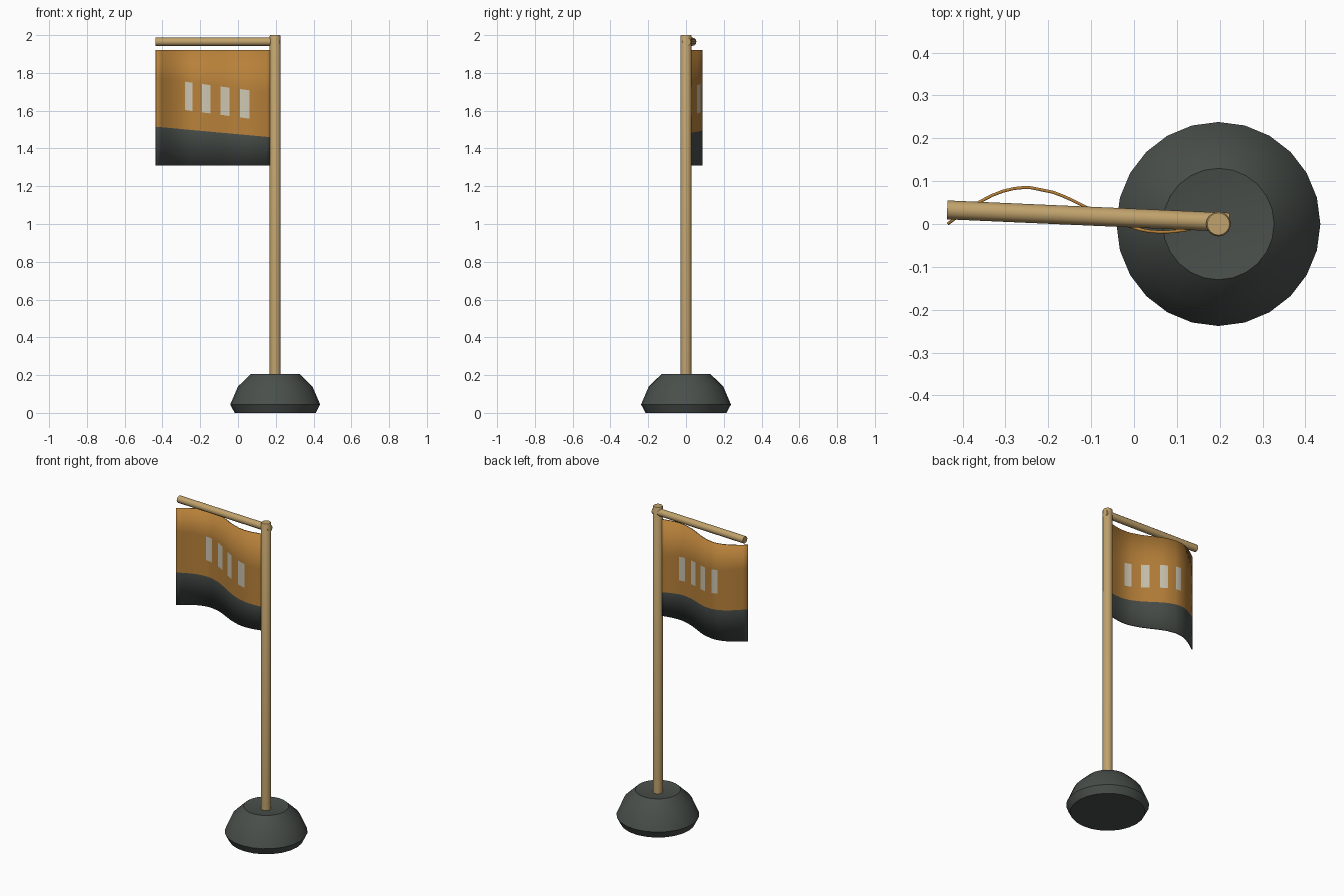
import bpy, bmesh, math
from mathutils import Vector

cube = bpy.data.objects.get("Cube")
if cube:
    bpy.data.objects.remove(cube, do_unlink=True)


def material(name, rgb):
    m = bpy.data.materials.new(name)
    m.use_nodes = True
    m.diffuse_color = (*rgb, 1)
    m.node_tree.nodes["Principled BSDF"].inputs["Base Color"].default_value = (*rgb, 1)
    return m


wood = material("pale wood", (0.53, 0.36, 0.15))
stone = material("dark grey", (0.066, 0.078, 0.070))
orange = material("orange cloth", (0.48, 0.22, 0.042))
cream = material("cream cloth", (0.62, 0.57, 0.45))

POLE_X = 0.197


def finish(name, bm, mats, angle=40):
    bmesh.ops.recalc_face_normals(bm, faces=bm.faces)
    mesh = bpy.data.meshes.new(name)
    bm.to_mesh(mesh)
    bm.free()
    for m in mats:
        mesh.materials.append(m)
    ob = bpy.data.objects.new(name, mesh)
    bpy.context.collection.objects.link(ob)
    bpy.ops.object.select_all(action='DESELECT')
    ob.select_set(True)
    bpy.context.view_layer.objects.active = ob
    bpy.ops.object.shade_smooth_by_angle(angle=math.radians(angle))
    return ob


def lathe(name, profile, sides, mat, angle=40):
    """Spin (radius, height) points around z; both ends lie on the axis."""
    bm = bmesh.new()
    verts = [bm.verts.new((r, 0, z)) for r, z in profile]
    edges = [bm.edges.new(pair) for pair in zip(verts, verts[1:])]
    bmesh.ops.spin(bm, geom=verts + edges, axis=(0, 0, 1), cent=(0, 0, 0),
                   angle=math.tau, steps=sides, use_duplicate=False)
    bmesh.ops.remove_doubles(bm, verts=bm.verts, dist=0.0005)
    return finish(name, bm, [mat], angle)


# Weighted foot with a shallow dish around the pole
base = lathe("base", [(0, 0), (0.215, 0), (0.238, 0.045), (0.197, 0.14),
                      (0.13, 0.205), (0, 0.185)], 24, stone)
base.location.x = POLE_X

# Upright pole
pole = lathe("pole", [(0, 0.15), (0.029, 0.15), (0.029, 1.995),
                      (0.026, 2.0), (0, 2.0)], 16, wood)
pole.location.x = POLE_X

# Crossbar from the pole to the outer end
start, end = Vector((0.222, 0.004, 1.965)), Vector((-0.436, 0.033, 1.965))
span = end - start
crossbar = lathe("crossbar", [(0, 0), (0.022, 0), (0.022, span.length),
                              (0, span.length)], 12, wood)
crossbar.location = start
crossbar.rotation_euler = span.to_track_quat('Z', 'Y').to_euler()

# Waving flag: columns follow the bars, rows follow the slanted bands
LEFT, RIGHT = -0.435, 0.18
bars = [(-0.28, -0.24), (-0.19, -0.145), (-0.09, -0.045), (0.012, 0.06)]
cols = [LEFT + i * (bars[0][0] - LEFT) / 6 for i in range(6)]
for a, b in bars:
    cols += [a, (a + b) / 2, b]
cols += [0.09, 0.12, 0.15, RIGHT]
rows = [(1.31, 0), (1.515, -0.056), (1.624, -0.082), (1.774, -0.082), (1.92, 0)]


def wave(u):
    return 0.049 * math.sin(math.tau * u) + 0.0475 * math.sin(math.pi * u)


bm = bmesh.new()
grid = []
for x in cols:
    u = (x - LEFT) / (RIGHT - LEFT)
    grid.append([bm.verts.new((x, wave(u), z + slope * u)) for z, slope in rows])
for i in range(len(cols) - 1):
    middle = (cols[i] + cols[i + 1]) / 2
    on_bar = any(a < middle < b for a, b in bars)
    for j in range(len(rows) - 1):
        f = bm.faces.new((grid[i][j], grid[i + 1][j], grid[i + 1][j + 1], grid[i][j + 1]))
        f.material_index = 1 if j == 0 else 2 if j == 2 and on_bar else 0
flag = finish("flag", bm, [orange, stone, cream])
solid = flag.modifiers.new("thickness", 'SOLIDIFY')
solid.thickness = 0.007
solid.offset = 0
